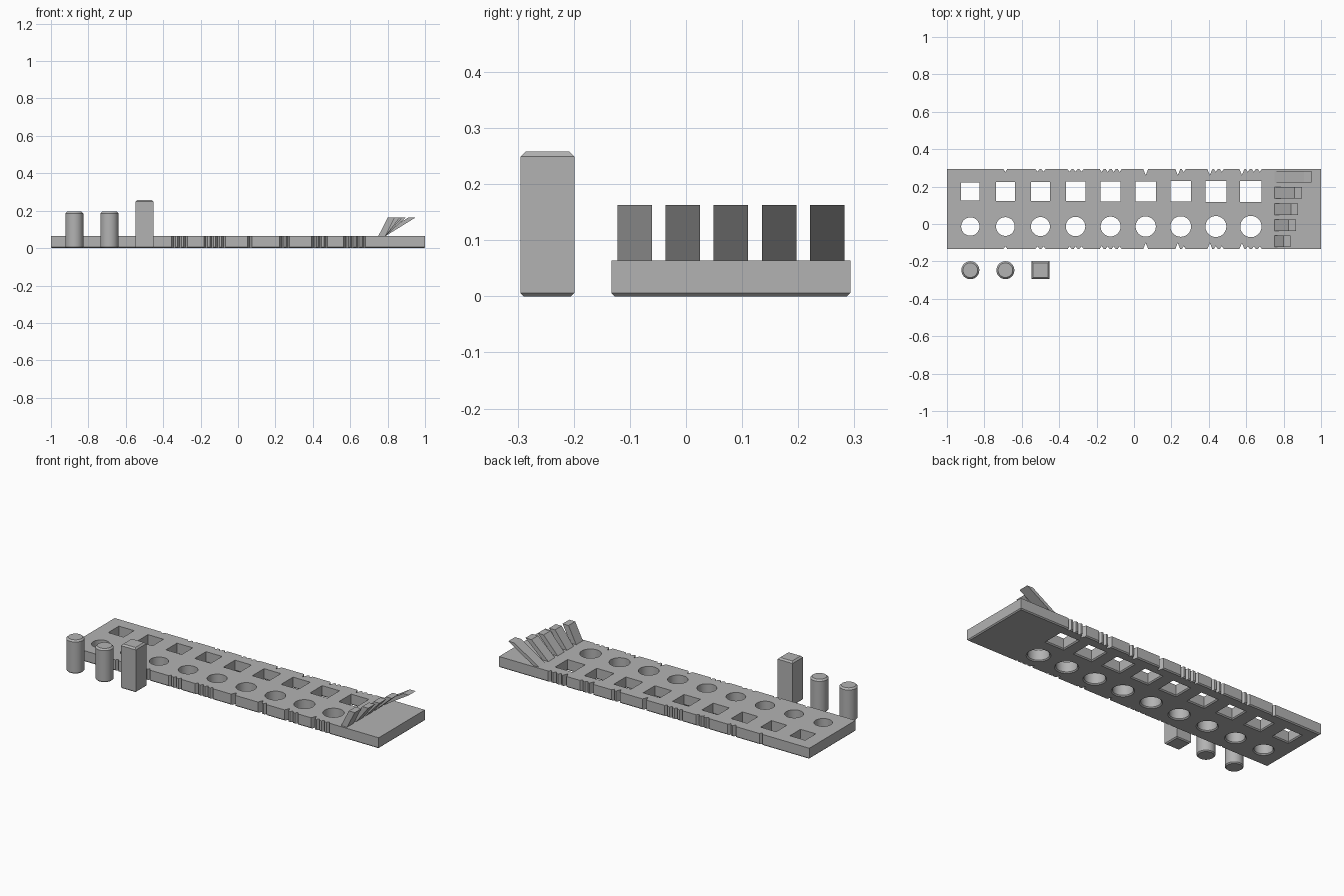
import bpy, bmesh, math

cube = bpy.data.objects.get("Cube")
if cube:
    bpy.data.objects.remove(cube)

grey = bpy.data.materials.new("plain grey")
grey.use_nodes = True
colour = (0.45, 0.45, 0.45, 1)
grey.diffuse_color = colour
grey.node_tree.nodes["Principled BSDF"].inputs["Base Color"].default_value = colour

PITCH = 0.1875
FIRST_X = -0.875
TOP = 0.064
FRONT, BACK = -0.133, 0.293
CHAMFER = 0.006


def polygon(x, y, half, sides):
    """Regular outline; four sides give a square with the given half width."""
    r = half * math.sqrt(2) if sides == 4 else half
    return [(x + r * math.cos(math.tau * (i + 0.5) / sides),
             y + r * math.sin(math.tau * (i + 0.5) / sides)) for i in range(sides)]


def loft(bm, levels):
    """Closed solid through matching outlines, given as (z, outline) pairs."""
    rings = [[bm.verts.new((x, y, z)) for x, y in outline] for z, outline in levels]
    n = len(rings[0])
    for low, high in zip(rings, rings[1:]):
        for i in range(n):
            j = (i + 1) % n
            bm.faces.new((low[i], low[j], high[j], high[i]))
    bm.faces.new(rings[0][::-1])
    bm.faces.new(rings[-1])


def finish(bm, name):
    bmesh.ops.recalc_face_normals(bm, faces=bm.faces)
    mesh = bpy.data.meshes.new(name)
    bm.to_mesh(mesh)
    bm.free()
    mesh.materials.append(grey)
    obj = bpy.data.objects.new(name, mesh)
    bpy.context.collection.objects.link(obj)
    return obj


def smooth(obj):
    bpy.ops.object.select_all(action='DESELECT')
    obj.select_set(True)
    bpy.context.view_layer.objects.active = obj
    bpy.ops.object.shade_smooth_by_angle(angle=math.radians(30))


# Base plate with a chamfered underside
def rectangle(inset):
    x = 1 - inset
    return [(-x, FRONT + inset), (x, FRONT + inset), (x, BACK - inset), (-x, BACK - inset)]


bm = bmesh.new()
loft(bm, [(0, rectangle(CHAMFER)), (CHAMFER, rectangle(0)), (TOP, rectangle(0))])
plate = finish(bm, "base_plate")

# Cutters: growing square and round holes, and counting notches on both edges
bm = bmesh.new()
for i in range(9):
    x = FIRST_X + PITCH * i
    half = 0.049 + 0.001 * i
    for y, sides in ((0.174, 4), (-0.0135, 48)):
        loft(bm, [(-CHAMFER, polygon(x, y, half + 2 * CHAMFER, sides)),
                  (CHAMFER, polygon(x, y, half, sides)),
                  (TOP + 0.02, polygon(x, y, half, sides))])
    count = i if i < 5 else i - 4
    for k in range(count):
        big = i >= 5 and k == 0
        width, depth = (0.013, 0.032) if big else (0.010, 0.015)
        nx = x + 0.032 * (k - (count - 1) / 2)
        for edge, inward in ((FRONT, 1), (BACK, -1)):
            tri = [(nx - 1.3 * width, edge - inward * 0.3 * depth),
                   (nx + 1.3 * width, edge - inward * 0.3 * depth),
                   (nx, edge + inward * depth)]
            loft(bm, [(-0.02, tri), (TOP + 0.02, tri)])
cutter = finish(bm, "hole_cutter")
cutter.hide_render = True

cut = plate.modifiers.new("holes", 'BOOLEAN')
cut.operation = 'DIFFERENCE'
cut.solver = 'EXACT'
cut.object = cutter
bpy.context.view_layer.objects.active = plate
bpy.ops.object.modifier_apply(modifier=cut.name)
bpy.data.objects.remove(cutter)
smooth(plate)

# Loose pegs in front of the plate
pegs = (("round_peg_left_end", 40, 0.195), ("round_peg_middle", 40, 0.195),
        ("square_peg", 4, 0.258))
for i, (name, sides, height) in enumerate(pegs):
    def ring(inset):
        return polygon(FIRST_X + PITCH * i, -0.247, 0.048 - inset, sides)
    bm = bmesh.new()
    loft(bm, [(0, ring(CHAMFER)), (CHAMFER, ring(0)),
              (height - 0.009, ring(0)), (height, ring(0.009))])
    smooth(finish(bm, name))

# Leaning slabs, each overhanging further than the one before
for i, lean in enumerate((0.05, 0.077, 0.09, 0.109, 0.16)):
    y = -0.122 + 0.0857 * i
    bm = bmesh.new()
    loft(bm, [(z, [(0.75 + dx, y), (0.788 + dx, y),
                   (0.788 + dx, y + 0.0615), (0.75 + dx, y + 0.0615)])
              for z, dx in ((TOP, 0), (0.163, lean))])
    finish(bm, f"leaning_slab_{i + 1}")
